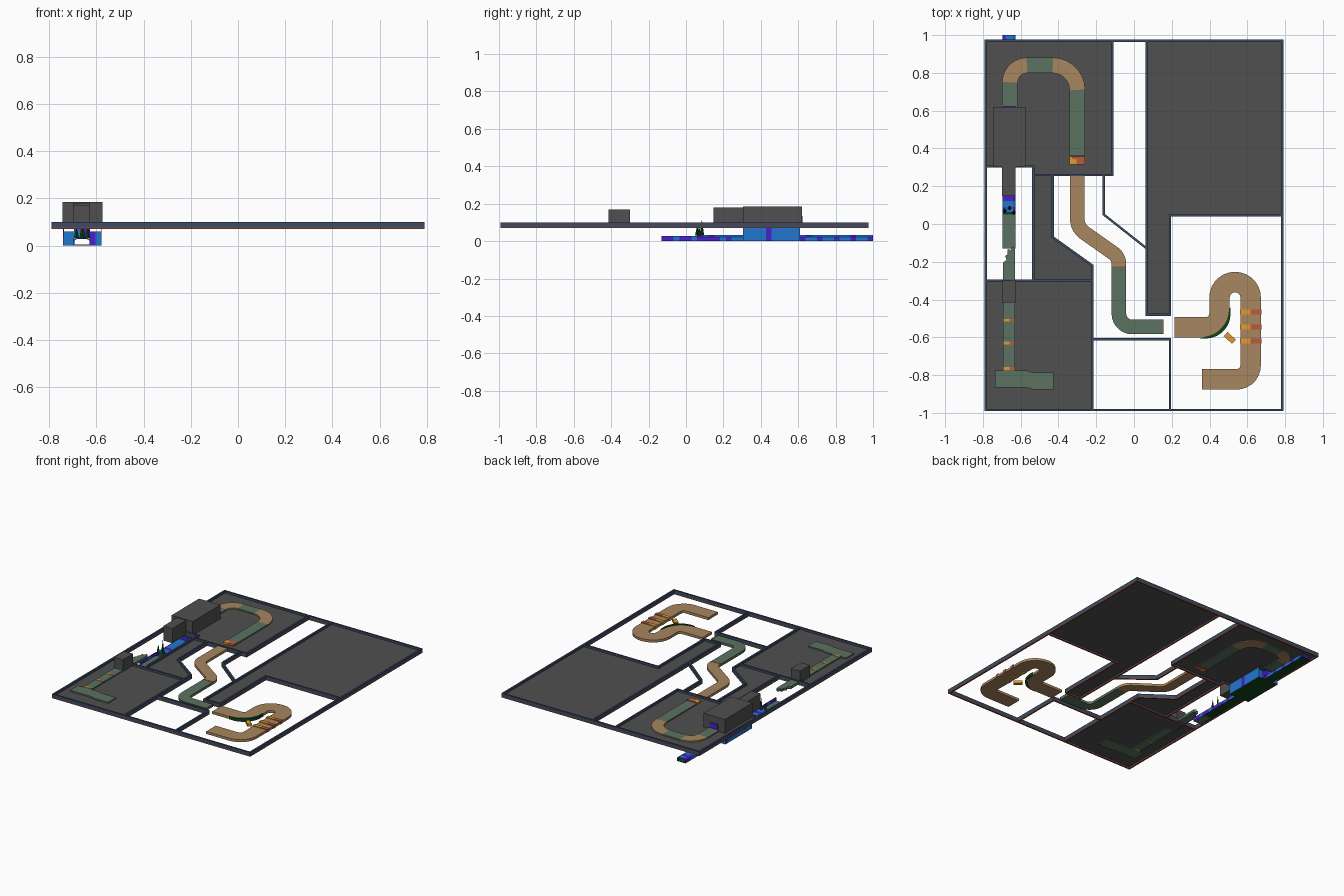
import bpy, bmesh, math, random
from mathutils import Vector

if "Cube" in bpy.data.objects:
    bpy.data.objects.remove(bpy.data.objects["Cube"])
random.seed(4)

def mat(name, c):
    m = bpy.data.materials.new(name)
    m.diffuse_color = (*c, 1)
    m.use_nodes = True
    m.node_tree.nodes["Principled BSDF"].inputs["Base Color"].default_value = m.diffuse_color
    return m

GRAY = mat("dark gray", (0.08, 0.08, 0.08))
SLATE = mat("slate blue", (0.045, 0.07, 0.125))
BRICK = mat("brick red", (0.32, 0.07, 0.035))
TAN = mat("tan", (0.39, 0.24, 0.115))
GREEN = mat("sage green", (0.105, 0.17, 0.115))
MOSS = mat("dark green", (0.005, 0.055, 0.01))
ORANGE = mat("orange", (0.75, 0.32, 0.03))
RED = mat("kerb red", (0.5, 0.1, 0.05))
BLUE = mat("crystal blue", (0.016, 0.18, 0.62))
PURPLE = mat("crystal purple", (0.07, 0.014, 0.6))

def finish(name, bm, mats):
    bmesh.ops.recalc_face_normals(bm, faces=bm.faces)
    me = bpy.data.meshes.new(name)
    bm.to_mesh(me)
    bm.free()
    for m in mats:
        me.materials.append(m)
    ob = bpy.data.objects.new(name, me)
    bpy.context.collection.objects.link(ob)
    return ob

def prism(name, pts, z0, z1, m):
    """Extruded outline"""
    bm = bmesh.new()
    f = bm.faces.new([bm.verts.new((x, y, z0)) for x, y in pts])
    r = bmesh.ops.extrude_face_region(bm, geom=[f])
    bmesh.ops.translate(bm, vec=(0, 0, z1 - z0),
                        verts=[v for v in r["geom"] if isinstance(v, bmesh.types.BMVert)])
    return finish(name, bm, [m])

def box(name, x0, x1, y0, y1, z0, z1, m):
    return prism(name, [(x0, y0), (x1, y0), (x1, y1), (x0, y1)], z0, z1, m)

def fillet(pts, n=7):
    """Rounded path; third value of a corner is its radius. Returns points and arc flags."""
    out, arc = [], []
    for i, p in enumerate(pts):
        c = Vector(p[:2])
        if len(p) < 3:
            out.append(c); arc.append(False)
            continue
        a = (Vector(pts[i - 1][:2]) - c).normalized()
        b = (Vector(pts[i + 1][:2]) - c).normalized()
        half = a.angle(b) / 2
        o = c + (a + b).normalized() * p[2] / math.sin(half)
        t = p[2] / math.tan(half)
        s, e = c + a * t - o, c + b * t - o
        total = s.angle_signed(e)
        for k in range(n + 1):
            ang = -total * k / n
            q = o + Vector((s.x * math.cos(ang) - s.y * math.sin(ang),
                            s.x * math.sin(ang) + s.y * math.cos(ang)))
            if out and (q - out[-1]).length < 1e-4:
                arc[-1] = True
                continue
            out.append(q); arc.append(k < n)
    return out, arc

def ribbon(name, path, w, z0, z1, m, m_arc=None):
    """Slab swept along a path, arcs may have their own colour"""
    pts, arc = fillet(path)
    bm = bmesh.new()
    rings = []
    for i, p in enumerate(pts):
        d0 = (p - pts[i - 1]).normalized() if i else (pts[1] - p).normalized()
        d1 = (pts[i + 1] - p).normalized() if i < len(pts) - 1 else d0
        d = (d0 + d1).normalized()
        s = Vector((-d.y, d.x)) * (w / 2 / max(0.4, d.dot(d0)))
        rings.append([bm.verts.new((q.x, q.y, z)) for q, z in
                      ((p + s, z0), (p - s, z0), (p - s, z1), (p + s, z1))])
    for i in range(len(rings) - 1):
        for k in range(4):
            f = bm.faces.new((rings[i][k], rings[i][(k + 1) % 4],
                              rings[i + 1][(k + 1) % 4], rings[i + 1][k]))
            f.material_index = 1 if arc[i] and m_arc else 0
    bm.faces.new(rings[0])
    bm.faces.new(rings[-1])
    return finish(name, bm, [m, m_arc or m])

# Walls: red footing with slate above
L, R, B, T = -0.785, 0.785, -0.985, 0.97
walls = {
    "west_wall": [(L, B), (L, T)], "east_wall": [(R, B), (R, T)],
    "south_wall": [(L - .006, B), (R + .006, B)], "north_wall": [(L - .006, T), (R + .006, T)],
    "start_room_wall": [(L, -.30), (-.22, -.30)],
    "start_hall_wall": [(-.22, B), (-.22, -.22), (-.43, -.07), (-.43, .26)],
    "cave_room_wall": [(L, .305), (-.533, .305), (-.533, -.30)],
    "upper_room_wall": [(-.533, .26), (-.115, .26), (-.115, T)],
    "corridor_wall": [(-.16, .26), (-.16, .05), (.068, -.13)],
    "middle_wall": [(.068, T), (.068, -.48), (.19, -.48), (.19, .045), (R, .045)],
    "lower_room_wall": [(-.22, -.61), (.19, -.61), (.19, B)],
}
for name, p in walls.items():
    ribbon(name, p, 0.012, 0.076, 0.10, SLATE)
    ribbon(name + "_footing", p, 0.012, 0.07, 0.076, BRICK)

# Gray floor panels
F0, F1 = 0.082, 0.085
prism("start_room_floor", [(L, B), (-.22, B), (-.22, -.30), (L, -.30)], F0, F1, GRAY)
prism("side_hall_floor", [(-.533, -.30), (-.22, -.30), (-.22, -.22), (-.43, -.07),
                          (-.43, .26), (-.533, .26)], F0, F1, GRAY)
prism("upper_room_floor", [(L, .305), (-.533, .305), (-.533, .26), (-.115, .26),
                           (-.115, T), (L, T)], F0, F1, GRAY)
prism("right_room_floor", [(.068, T), (.068, -.48), (.19, -.48), (.19, .045),
                           (R, .045), (R, T)], F0, F1, GRAY)

# Tunnel housings on top
box("tunnel_housing", -.745, -.575, .305, .62, .075, .185, GRAY)
box("tunnel_entry_housing", -.70, -.628, .148, .305, .075, .18, GRAY)
box("start_gate_housing", -.70, -.628, -.415, -.30, .075, .17, GRAY)
box("tunnel_doorway", -.69, -.628, .62, .624, .096, .135, PURPLE)

# Tracks
Z0, Z1 = 0.076, 0.094
ribbon("start_track", [(-.662, -.78), (-.662, -.30)], .065, Z0, Z1, GREEN)
prism("start_platform", [(-.735, -.865), (-.57, -.865), (-.54, -.875), (-.425, -.875), (-.425, -.785),
                         (-.54, -.785), (-.57, -.775), (-.735, -.775)], Z0, Z1, GREEN)
ribbon("upper_track", [(-.657, .62), (-.657, .84, .09), (-.30, .84, .13), (-.30, .36)],
       .082, Z0, Z1, GREEN, TAN)
ribbon("corridor_track", [(-.30, .265), (-.30, -.02, .09), (-.08, -.175, .07), (-.08, -.225)],
       .077, Z0, Z1, TAN)
ribbon("lower_track", [(-.08, -.225), (-.08, -.545, .07), (.155, -.545)], .077, Z0, Z1, GREEN)
ribbon("hairpin_track", [(.215, -.5475), (.4525, -.5475, .0725), (.4525, -.3075, .0825),
                         (.6175, -.3075, .0825), (.6175, -.8225, .075), (.36, -.8225)],
       .108, Z0, Z1, TAN)
box("corridor_seam", -.118, -.042, -.228, -.222, Z1, .096, RED)
box("lower_track_end", .15, .156, -.583, -.507, Z1, .096, RED)

# Grass bank outside the hairpin entry
def arc_pts(cx, cy, r, a0, a1, n=8):
    return [(cx + r * math.cos(math.radians(a0 + (a1 - a0) * k / n)),
             cy + r * math.sin(math.radians(a0 + (a1 - a0) * k / n))) for k in range(n + 1)]
prism("grass_bank", [(.35, -.605)] + arc_pts(.38, -.475, .131, -85, 0) + [(.511, -.44)]
      + arc_pts(.355, -.45, .148, 0, -80), Z0, .098, MOSS)

# Kerb bars, orange on the left and red on the right
def bars(name, x0, x1, y, w, split, z):
    xm = x0 + (x1 - x0) * split
    box(name + "_orange", x0, xm, y - w / 2, y + w / 2, Z0, z, ORANGE)
    box(name + "_red", xm, x1, y - w / 2, y + w / 2, Z0, z, RED)
for i, y in enumerate((-.465, -.545, -.62)):
    bars(f"hairpin_bump_{i}", .56, .675, y, .026, .5, .099)
for i, y in enumerate((-.51, -.63, -.765)):
    bars(f"start_line_{i}", -.692, -.63, y, .014, .55, .096)
bars("upper_track_jump_back", -.341, -.259, .35, .014, .15, .098)
bars("upper_track_jump", -.341, -.259, .33, .028, .45, .098)
barrier = box("loose_barrier", -.03, .03, -.015, .015, .078, .096, ORANGE)
barrier.location = (.507, -.603, 0)
barrier.rotation_euler.z = math.radians(-42)

# Crystal tunnel: panels of blue and purple along y
def shell(name, prof, y0, y1, step=.03):
    bm = bmesh.new()
    n = max(1, round((y1 - y0) / step))
    rows = [[bm.verts.new((x, y0 + (y1 - y0) * i / n, z)) for x, z in prof] for i in range(n + 1)]
    for i in range(n):
        for k in range(len(prof) - 1):
            f = bm.faces.new((rows[i][k], rows[i][k + 1], rows[i + 1][k + 1], rows[i + 1][k]))
            f.material_index = int(random.random() < .3)
    ob = finish(name, bm, [BLUE, PURPLE])
    s = ob.modifiers.new("thickness", "SOLIDIFY")
    s.thickness, s.offset = .003, 0
    return ob

XL, XR = -.695, -.628
ARCH = [(XL, 0), (XL, .022), (XL + .014, .03), (XR - .014, .03), (XR, .022), (XR, 0)]
shell("tunnel_front", ARCH, .06, .305)
shell("tunnel_back", ARCH, .61, 1.0)
for side, x in (("left", XL), ("right", XR)):
    shell(f"open_trench_{side}", [(x, 0), (x, .028)], -.13, .06)
    xw = -.74 if side == "left" else -.58
    shell(f"cavern_{side}", [(xw, 0), (xw, .035), (xw, .075)], .305, .61)

# Cavern end walls, each with a doorway to the tunnel
for name, y in (("front", .305), ("back", .61)):
    bm = bmesh.new()
    for i, q in enumerate(([(-.74, 0), (-.718, 0), (-.718, .06), (-.74, .06)],
                           [(-.718, 0), (XL, 0), (XL, .06), (-.718, .06)],
                           [(XR, 0), (-.604, 0), (-.604, .06), (XR, .06)],
                           [(-.604, 0), (-.58, 0), (-.58, .06), (-.604, .06)],
                           [(XL, .03), (-.66, .03), (-.66, .075), (XL, .075)],
                           [(-.66, .03), (XR, .03), (XR, .075), (-.66, .075)])):
        bm.faces.new([bm.verts.new((x, y, z)) for x, z in q]).material_index = int(i in (2, 5))
    finish(f"cavern_{name}_wall", bm, [BLUE, PURPLE])
box("cavern_floor", -.74, -.58, .305, .61, 0, .002, MOSS)
box("tunnel_floor_back", XL, XR, .61, 1.0, 0, .002, MOSS)
box("tunnel_floor_front", XL, XR, -.02, .305, 0, .002, MOSS)
box("trench_floor", XL, XR, -.13, .05, .002, .004, GREEN)

# Broken track edge and shards above the trench
prism("broken_track", [(-.694, -.30), (-.63, -.30), (-.63, -.13), (-.645, -.12), (-.655, -.14),
                       (-.668, -.13), (-.67, -.16), (-.682, -.17), (-.675, -.19), (-.694, -.205)],
      Z0, Z1, GREEN)
for i, (x, y, h) in enumerate(((-.66, .085, .115), (-.685, .07, .08), (-.637, .06, .085))):
    bm = bmesh.new()
    bmesh.ops.create_cone(bm, segments=4, radius1=.012, radius2=0, depth=h - .03, cap_ends=True)
    bmesh.ops.translate(bm, verts=bm.verts, vec=(x, y, (h + .03) / 2))
    finish(f"rock_shard_{i}", bm, [MOSS])
